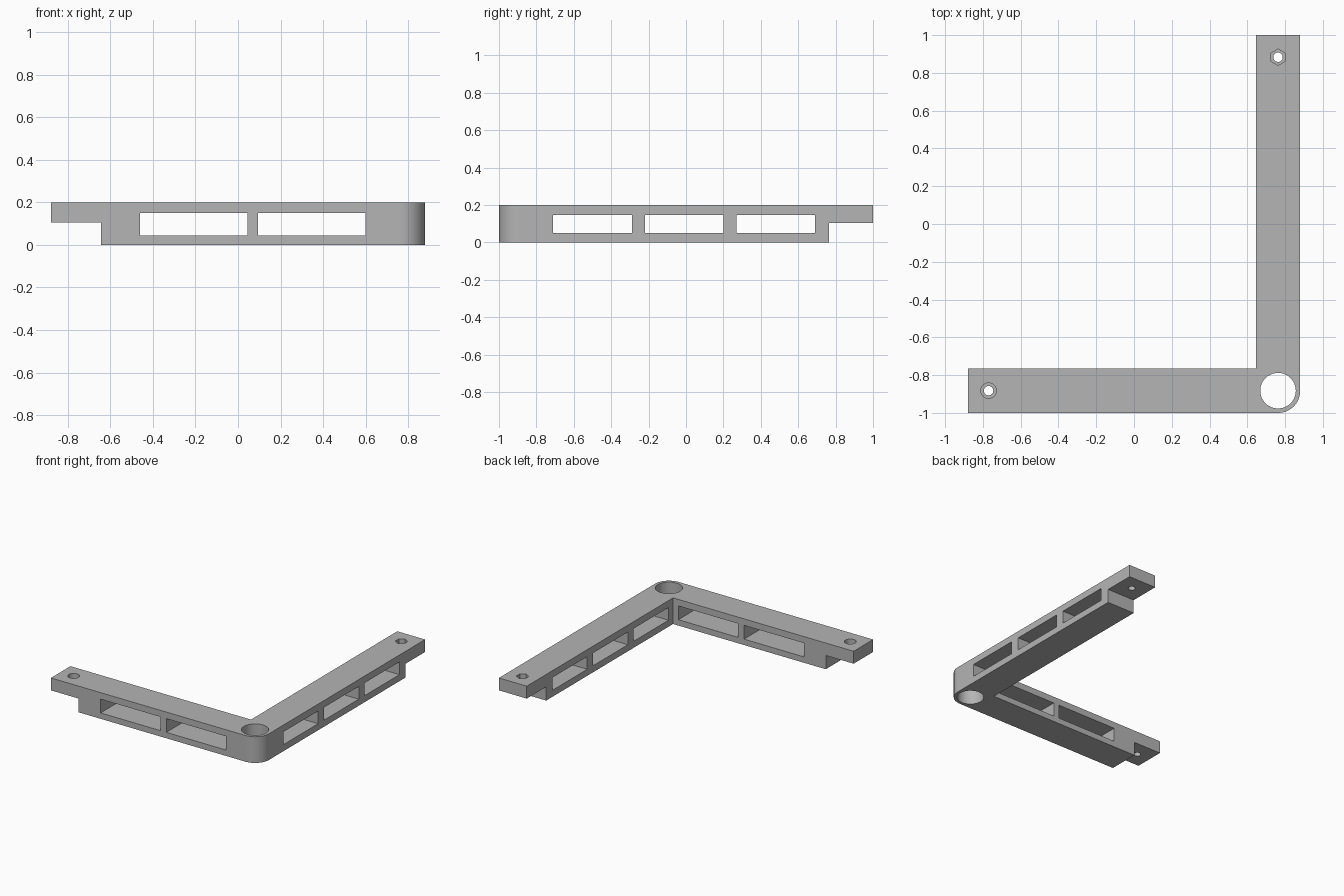
import bpy, bmesh, math

cube = bpy.data.objects.get("Cube")
if cube:
    bpy.data.objects.remove(cube, do_unlink=True)

HX, HY, H, W = 0.88, 1.0, 0.2, 0.235      # half sizes, height, arm width
STEP = 0.105                              # underside of the end tabs
R = W / 2
CX, CY = HX - R, -HY + R                  # corner centre

grey = bpy.data.materials.new("matte_grey")
grey.use_nodes = True
colour = (0.46, 0.46, 0.46, 1)
grey.diffuse_color = colour
grey.node_tree.nodes["Principled BSDF"].inputs["Base Color"].default_value = colour


def prism(name, outline, z0, z1):
    """Extrude a flat outline from z0 to z1."""
    bm = bmesh.new()
    face = bm.faces.new([bm.verts.new((x, y, z0)) for x, y in outline])
    up = bmesh.ops.extrude_face_region(bm, geom=[face])["geom"]
    bmesh.ops.translate(bm, vec=(0, 0, z1 - z0),
                        verts=[v for v in up if isinstance(v, bmesh.types.BMVert)])
    bmesh.ops.recalc_face_normals(bm, faces=bm.faces)
    mesh = bpy.data.meshes.new(name)
    bm.to_mesh(mesh)
    bm.free()
    mesh.materials.append(grey)
    obj = bpy.data.objects.new(name, mesh)
    bpy.context.collection.objects.link(obj)
    return obj


def ring(x, y, r, sides, start=0.0, sweep=math.tau):
    return [(x + r * math.cos(start + sweep * i / sides),
             y + r * math.sin(start + sweep * i / sides)) for i in range(sides)]


def box(x0, x1, y0, y1):
    return [(x0, y0), (x1, y0), (x1, y1), (x0, y1)]


# L-shaped bracket with a rounded outer corner
arc = ring(CX, CY, R, 24, -math.pi / 2, math.pi / 2) + [(HX, CY)]
bracket = prism("corner_bracket", [(-HX, -HY)] + arc + [
    (HX, HY), (HX - W, HY), (HX - W, -HY + W), (-HX, -HY + W)], 0, H)

cutters = []


def cut(outline, z0, z1):
    cutters.append(prism("cutter", outline, z0, z1))


# Stepped tabs at both arm ends
cut(box(-1.2, -HX + W, -1.2, -0.6), -0.1, STEP)
cut(box(0.5, 1.2, HY - W, 1.2), -0.1, STEP)

# Window slots through both arms
for x in (-0.46, 0.095):
    cut(box(x, x + 0.505, -1.2, -0.6), 0.045, 0.15)
for y in (-0.71, -0.22, 0.27):
    cut(box(0.5, 1.2, y, y + 0.42), 0.05, 0.147)

# Large corner hole
cut(ring(CX, CY, 0.094, 64), -0.1, 0.3)

# Bolt holes with a round recess and a hexagonal recess
for x, y, r, sides, turn in ((-0.77, CY, 0.041, 32, 0),
                             (CX, 0.883, 0.043, 6, math.pi / 6)):
    cut(ring(x, y, 0.025, 32), -0.1, 0.3)
    cut(ring(x, y, r, sides, turn), 0.15, 0.3)

for c in cutters:
    c.hide_render = True
    mod = bracket.modifiers.new("cut", "BOOLEAN")
    mod.operation, mod.solver, mod.object = "DIFFERENCE", "EXACT", c

# Bake the cuts and discard the cutters
bpy.context.view_layer.update()
graph = bpy.context.evaluated_depsgraph_get()
baked = bpy.data.meshes.new_from_object(bracket.evaluated_get(graph))
bracket.modifiers.clear()
bracket.data = baked
for c in cutters:
    bpy.data.objects.remove(c, do_unlink=True)

bpy.ops.object.select_all(action="DESELECT")
bracket.select_set(True)
bpy.context.view_layer.objects.active = bracket
bpy.ops.object.shade_smooth_by_angle(angle=math.radians(30))
